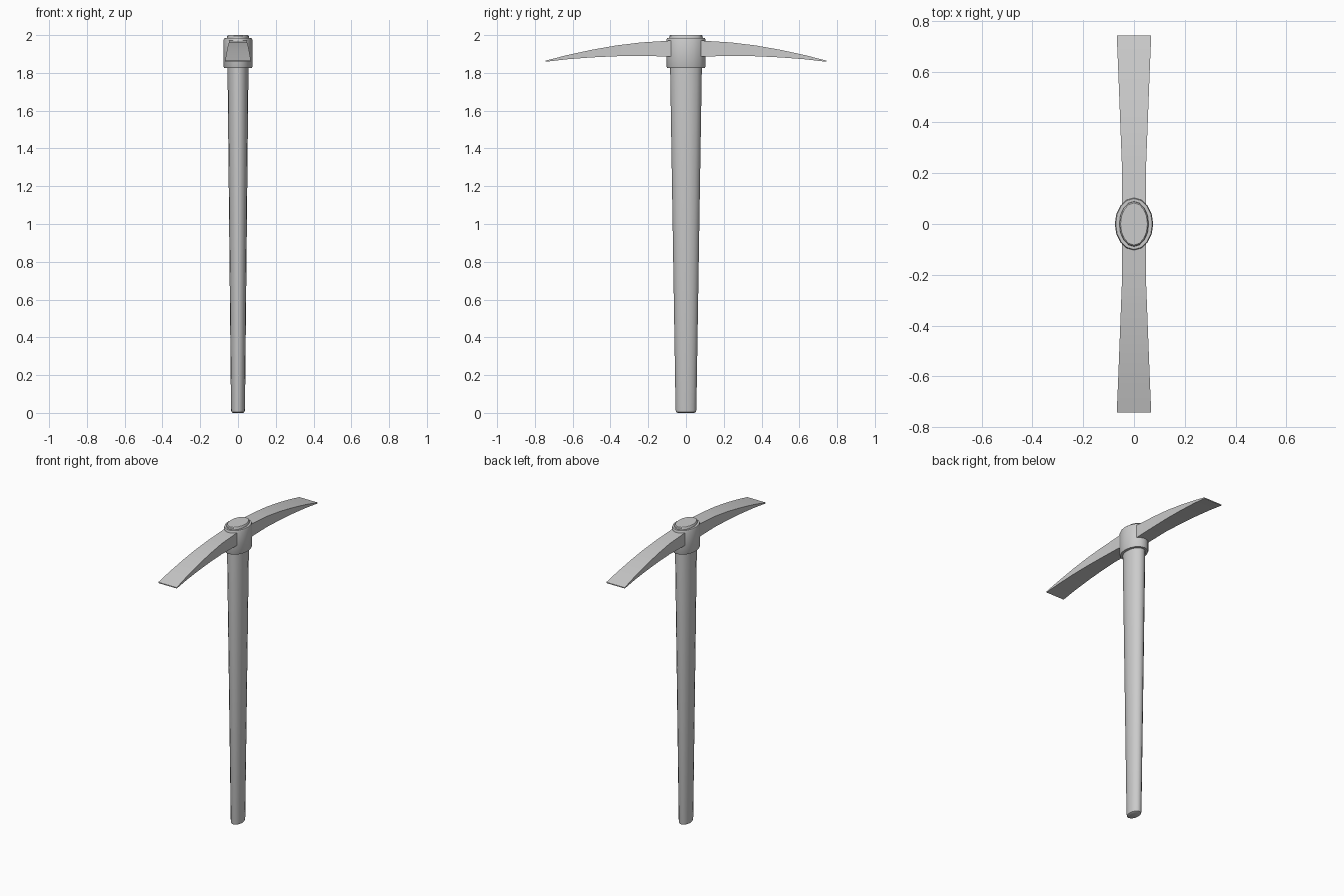
import bpy, bmesh
from math import cos, sin, pi

if "Cube" in bpy.data.objects:
    bpy.data.objects.remove(bpy.data.objects["Cube"])


def finish(name, bm):
    bmesh.ops.recalc_face_normals(bm, faces=bm.faces)
    me = bpy.data.meshes.new(name)
    bm.to_mesh(me)
    bm.free()
    ob = bpy.data.objects.new(name, me)
    bpy.context.collection.objects.link(ob)
    bpy.ops.object.select_all(action='DESELECT')
    ob.select_set(True)
    bpy.context.view_layer.objects.active = ob
    bpy.ops.object.shade_smooth_by_angle(angle=0.6)
    return ob


def loft(name, rings, closed=False):
    """Bridge rings of points; cap the ends, or join last to first if closed."""
    bm = bmesh.new()
    loops = [[bm.verts.new(p) for p in r] for r in rings]
    pairs = list(zip(loops, loops[1:]))
    if closed:
        pairs.append((loops[-1], loops[0]))
    for a, b in pairs:
        n = len(a)
        for i in range(n):
            j = (i + 1) % n
            bm.faces.new((a[i], a[j], b[j], b[i]))
    if not closed:
        bm.faces.new(loops[0])
        bm.faces.new(loops[-1])
    return finish(name, bm)


def ellipse(rx, ry, z, n=16):
    return [(rx * cos(2 * pi * i / n), ry * sin(2 * pi * i / n), z) for i in range(n)]


# tapered oval handle with eased ends: (half x, half y, z)
handle = [(.027, .044, 0), (.034, .052, .004), (.037, .055, .016),
          (.0555, .084, 1.83), (.058, .089, 1.985), (.057, .088, 1.995), (.053, .083, 2.0)]
loft("handle", [ellipse(*p) for p in handle])

# oval steel collar around the handle
collar = [(.055, .083, 1.825), (.072, .099, 1.825), (.0755, .103, 1.832),
          (.0755, .103, 1.976), (.072, .100, 1.985), (.057, .087, 1.985)]
loft("collar", [ellipse(*p) for p in collar], closed=True)

# curved flaring blades: (y, half width, bottom z, top z)
blade = [(.06, .047, 1.885, 1.973), (.11, .047, 1.887, 1.969), (.24, .048, 1.890, 1.961),
         (.37, .053, 1.888, 1.945), (.50, .058, 1.882, 1.922), (.63, .063, 1.872, 1.894),
         (.743, .068, 1.859, 1.865)]
for side, name in ((-1, "front_blade"), (1, "back_blade")):
    loft(name, [[(-w, side * y, lo), (w, side * y, lo), (w, side * y, hi), (-w, side * y, hi)]
                for y, w, lo, hi in blade])
